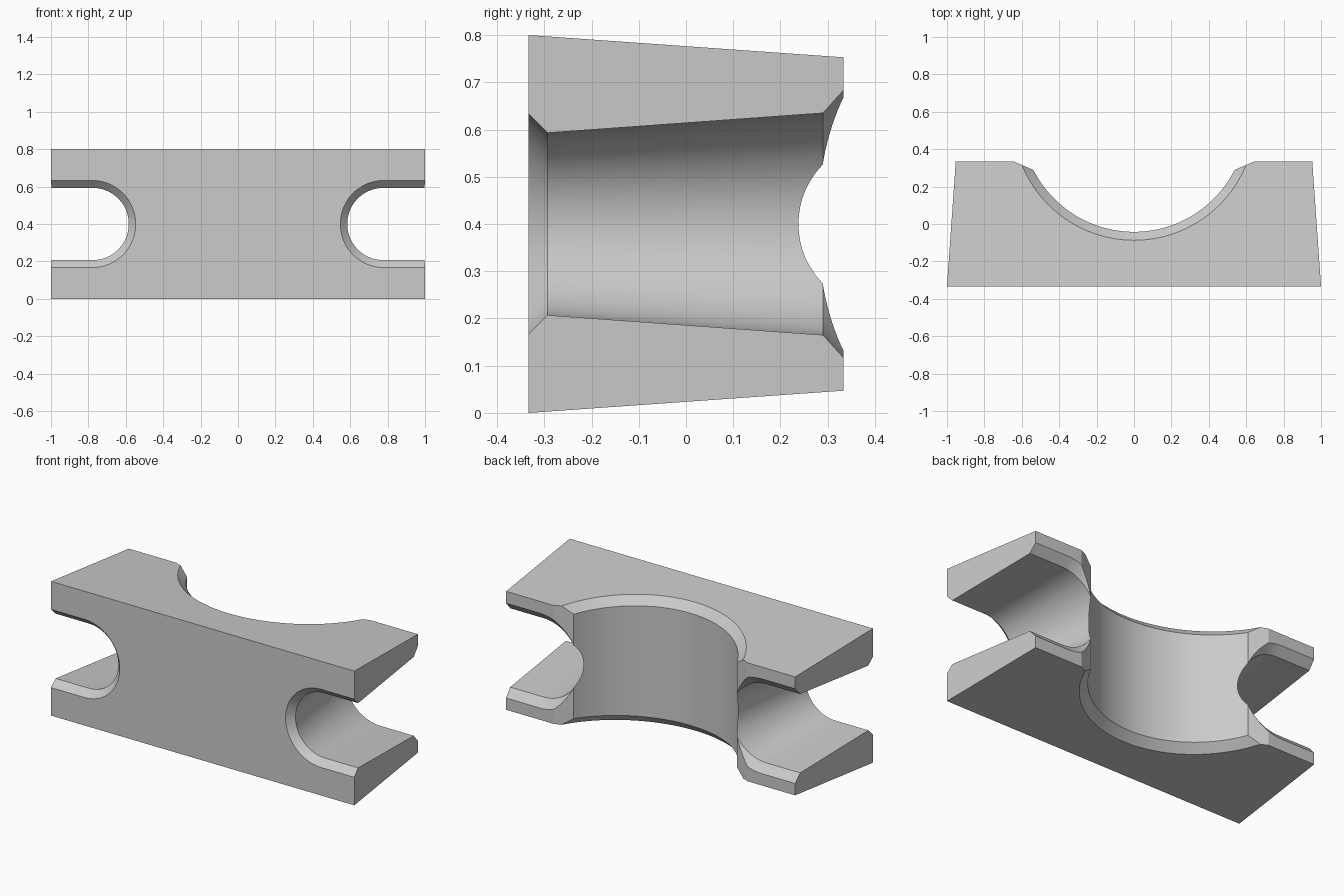
import bpy, bmesh
from math import sin, cos, pi, radians, asin

cube = bpy.data.objects.get("Cube")
if cube:
    bpy.data.objects.remove(cube, do_unlink=True)

HALF_DEPTH, HEIGHT, TAPER = 0.333, 0.8, 0.0705

grey = bpy.data.materials.new("light grey")
grey.use_nodes = True
grey.diffuse_color = (0.6, 0.6, 0.6, 1)
grey.node_tree.nodes["Principled BSDF"].inputs["Base Color"].default_value = (0.6, 0.6, 0.6, 1)


def inset(y):
    """How far the tapered sides have moved in at depth y."""
    return TAPER * (y + HALF_DEPTH)


def loft(name, rings):
    """Solid through matching closed rings, capped at both ends."""
    bm = bmesh.new()
    loops = [[bm.verts.new(p) for p in ring] for ring in rings]
    for a, b in zip(loops, loops[1:]):
        for i in range(len(a)):
            j = (i + 1) % len(a)
            bm.faces.new((a[i], a[j], b[j], b[i]))
    bm.faces.new(loops[0])
    bm.faces.new(loops[-1])
    bmesh.ops.recalc_face_normals(bm, faces=bm.faces)
    mesh = bpy.data.meshes.new(name)
    bm.to_mesh(mesh)
    bm.free()
    mesh.materials.append(grey)
    obj = bpy.data.objects.new(name, mesh)
    bpy.context.collection.objects.link(obj)
    return obj


# Tapered block
def block_ring(y):
    x, low, high = 1 - inset(y), inset(y), HEIGHT - inset(y)
    return [(-x, y, low), (x, y, low), (x, y, high), (-x, y, high)]


block = loft("tapered_block", [block_ring(-HALF_DEPTH), block_ring(HALF_DEPTH)])


# Rounded side slots, flared at both mouths
def slot_ring(side, y, r):
    centre = 0.78 - inset(y)
    arc = [(centre - r * sin(pi * i / 40), r * cos(pi * i / 40)) for i in range(41)]
    outline = [(1.3, r)] + arc + [(1.3, -r)]
    return [(side * x, y, HEIGHT / 2 + z) for x, z in outline]


STATIONS = [(-0.383, 0.283), (-0.293, 0.193), (0.29, 0.235), (0.383, 0.338)]
cutters = [loft(name, [slot_ring(side, y, r) for y, r in STATIONS])
           for name, side in (("left_slot_cutter", 1), ("right_slot_cutter", -1))]


# Round saddle in the back, chamfered along the top and bottom faces
RADIUS, CENTRE_Y, CHAMFER = 0.602, 0.56, 0.045


def saddle_ring(grow, drop, top):
    ring = []
    for i in range(128):
        a = 2 * pi * i / 128
        x, y = (RADIUS + grow) * cos(a), CENTRE_Y + (RADIUS + grow) * sin(a)
        depth = inset(y) + drop
        ring.append((x, y, HEIGHT - depth if top else depth))
    return ring


cutters.append(loft("saddle_cutter", [
    saddle_ring(2 * CHAMFER, -CHAMFER, False), saddle_ring(0, CHAMFER, False),
    saddle_ring(0, CHAMFER, True), saddle_ring(2 * CHAMFER, -CHAMFER, True)]))

# Slanted relief where the saddle meets the back face
relief = [(-0.54, 0.29), (0.54, 0.29), (0.756, 0.383), (-0.756, 0.383)]
cutters.append(loft("back_relief_cutter",
                    [[(x, y, z) for x, y in relief] for z in (-0.1, HEIGHT + 0.1)]))

# Cut everything out of the block
bpy.ops.object.select_all(action="DESELECT")
bpy.context.view_layer.objects.active = block
block.select_set(True)
for cutter in cutters:
    cut = block.modifiers.new(cutter.name, "BOOLEAN")
    cut.operation, cut.solver, cut.object = "DIFFERENCE", "EXACT", cutter
    bpy.ops.object.modifier_apply(modifier=cut.name)
for cutter in cutters:
    bpy.data.objects.remove(cutter, do_unlink=True)

bpy.ops.object.shade_smooth_by_angle(angle=radians(20))
